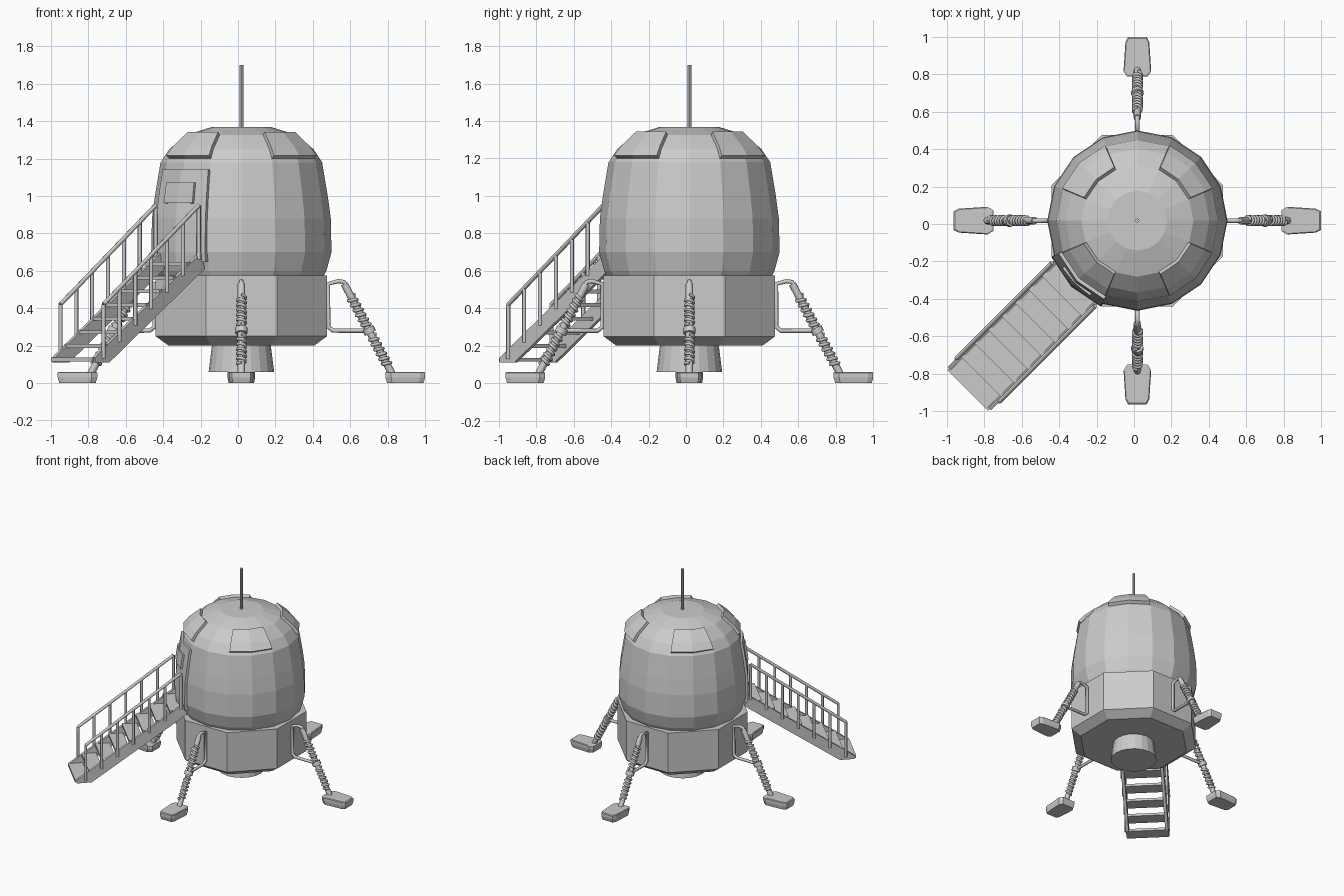
import bpy, bmesh
from math import pi, sin, cos, radians
from mathutils import Vector

if "Cube" in bpy.data.objects:
    bpy.data.objects.remove(bpy.data.objects["Cube"])

C = (0.018, 0.018, 0)  # vertical axis of the craft


def place(name, me, deg=0):
    ob = bpy.data.objects.new(name, me)
    ob.location = C
    ob.rotation_euler.z = radians(deg)
    bpy.context.collection.objects.link(ob)
    return ob


def loft(name, rings):
    """Closed mesh skinned through equal-length rings of points."""
    bm = bmesh.new()
    rows = [[bm.verts.new(p) for p in r] for r in rings]
    n = len(rows[0])
    for a, b in zip(rows, rows[1:]):
        for i in range(n):
            j = (i + 1) % n
            bm.faces.new((a[i], a[j], b[j], b[i]))
    bm.faces.new(rows[0][::-1])
    bm.faces.new(rows[-1])
    bmesh.ops.recalc_face_normals(bm, faces=bm.faces[:])
    me = bpy.data.meshes.new(name)
    bm.to_mesh(me)
    bm.free()
    return me


def lathe(name, profile, n, start=0):
    return loft(name, [[(r * cos(start + 2 * pi * i / n), r * sin(start + 2 * pi * i / n), z)
                        for i in range(n)] for r, z in profile])


def prism(name, pts, y0, y1):
    return loft(name, [[(x, y, z) for x, z in pts] for y in (y0, y1)])


def pipe(name, pts, r, res=2):
    cu = bpy.data.curves.new(name, 'CURVE')
    cu.dimensions = '3D'
    cu.bevel_depth, cu.bevel_resolution, cu.use_fill_caps = r, res, True
    sp = cu.splines.new('POLY')
    sp.points.add(len(pts) - 1)
    for p, co in zip(sp.points, pts):
        p.co = (*co, 1)
    tmp = bpy.data.objects.new(name, cu)
    me = bpy.data.meshes.new_from_object(tmp)
    bpy.data.objects.remove(tmp)
    return me


def shell_patch(name, profile, angles, deg, thick):
    """Raised panel lying on the capsule wall."""
    bm = bmesh.new()
    rows = [[bm.verts.new((r * cos(radians(a)), r * sin(radians(a)), z)) for a in angles]
            for r, z in profile]
    for a, b in zip(rows, rows[1:]):
        for i in range(len(angles) - 1):
            bm.faces.new((a[i], a[i + 1], b[i + 1], b[i]))
    me = bpy.data.meshes.new(name)
    bm.to_mesh(me)
    bm.free()
    ob = place(name, me, deg)
    m = ob.modifiers.new("thickness", 'SOLIDIFY')
    m.thickness, m.offset = thick, 0


# Main body: octagonal base, faceted capsule, engine nozzle, antenna
k = 1 / cos(pi / 8)
place("base", lathe("base", [(0.39 * k, 0.2), (0.458 * k, 0.25), (0.458 * k, 0.575)], 8, pi / 8))
place("capsule", lathe("capsule", [(0.44, 0.57), (0.455, 0.60), (0.482, 0.70), (0.478, 0.88),
                                   (0.462, 1.0), (0.432, 1.18), (0.385, 1.25),
                                   (0.30, 1.325), (0.16, 1.368)], 16))
place("nozzle", lathe("nozzle", [(0.175, 0.06), (0.155, 0.22)], 20))
place("antenna", lathe("antenna", [(0.011, 1.36), (0.011, 1.70)], 8))

# Roof panels on the four diagonals
for i in range(4):
    shell_patch("roof_panel", [(0.425, 1.205), (0.385, 1.255), (0.30, 1.33)],
                (-22, 0, 22), 45 + 90 * i, 0.035)

# Door and its window above the stairs
shell_patch("door", [(0.478, 0.65), (0.485, 0.70), (0.481, 0.88), (0.465, 1.0), (0.442, 1.14)],
            (-22.5, 0, 22.5), 225, 0.03)
shell_patch("door_window", [(0.472, 0.96), (0.466, 1.0), (0.455, 1.07)], (-13, 0, 13), 225, 0.04)

# Landing legs: foot, strut, two springs, collar and bracket pipe
top, bot = Vector((0.55, 0, 0.53)), Vector((0.805, 0, 0.05))
axis = bot - top
side = axis.cross(Vector((0, 1, 0))).normalized()


def spring(t0, t1, turns, r):
    n = turns * 10
    pts = []
    for i in range(n + 1):
        a = 2 * pi * turns * i / n
        pts.append(top + axis * (t0 + (t1 - t0) * i / n)
                   + side * (r * cos(a)) + Vector((0, r * sin(a), 0)))
    return pts


half = [(0.77, 0.055), (0.80, 0.074), (0.955, 0.064), (0.982, 0.05)]
outline = half + [(x, -y) for x, y in half[::-1]]
foot = loft("foot", [[(0.88 + (x - 0.88) * s, y * s, z) for x, y in outline]
                     for s, z in ((0.92, 0), (1, 0.03), (1, 0.055), (0.93, 0.06))])
leg_parts = [
    ("foot", foot),
    ("strut", pipe("strut", [top, bot], 0.02)),
    ("upper_spring", pipe("upper_spring", spring(0.14, 0.47, 6, 0.022), 0.009, 1)),
    ("lower_spring", pipe("lower_spring", spring(0.58, 0.90, 6, 0.022), 0.009, 1)),
    ("collar", pipe("collar", [top + axis * 0.49, top + axis * 0.55], 0.033)),
    ("bracket", pipe("bracket", [(0.69, 0, 0.28), (0.49, 0, 0.28), (0.465, 0, 0.30),
                                 (0.465, 0, 0.53), (0.52, 0, 0.545), (0.548, 0, 0.54),
                                 (0.57, 0, 0.50)], 0.012)),
]
for i in range(4):
    for name, me in leg_parts:
        place(f"leg_{i + 1}_{name}", me, 90 * i)

# Stairs: treads, sloping side beams
STEPS = 8
for i in range(STEPS):
    u = 1.284 - 0.102 * i
    z = 0.115 + 0.073 * i
    place("tread", prism("tread", [(u, z), (u, z + 0.02), (u - 0.11, z + 0.02), (u - 0.11, z)],
                         -0.155, 0.155), 225)
for s in (-1, 1):
    beam = [(1.27, 0.11), (1.27, 0.135), (1.21, 0.18), (0.46, 0.70), (0.44, 0.61), (1.16, 0.11)]
    place("stair_beam", prism("stair_beam", beam, s * 0.14, s * 0.163), 225)

    # Handrail with posts
    y = s * 0.163
    place("handrail", pipe("handrail", [(1.205, y, 0.42), (0.485, y, 0.95)], 0.012), 225)
    for i in range(7):
        u = 1.205 - 0.12 * i
        z = 0.42 + 0.0883 * i
        place("rail_post", pipe("rail_post", [(u, y, z - 0.29), (u, y, z)], 0.011), 225)
